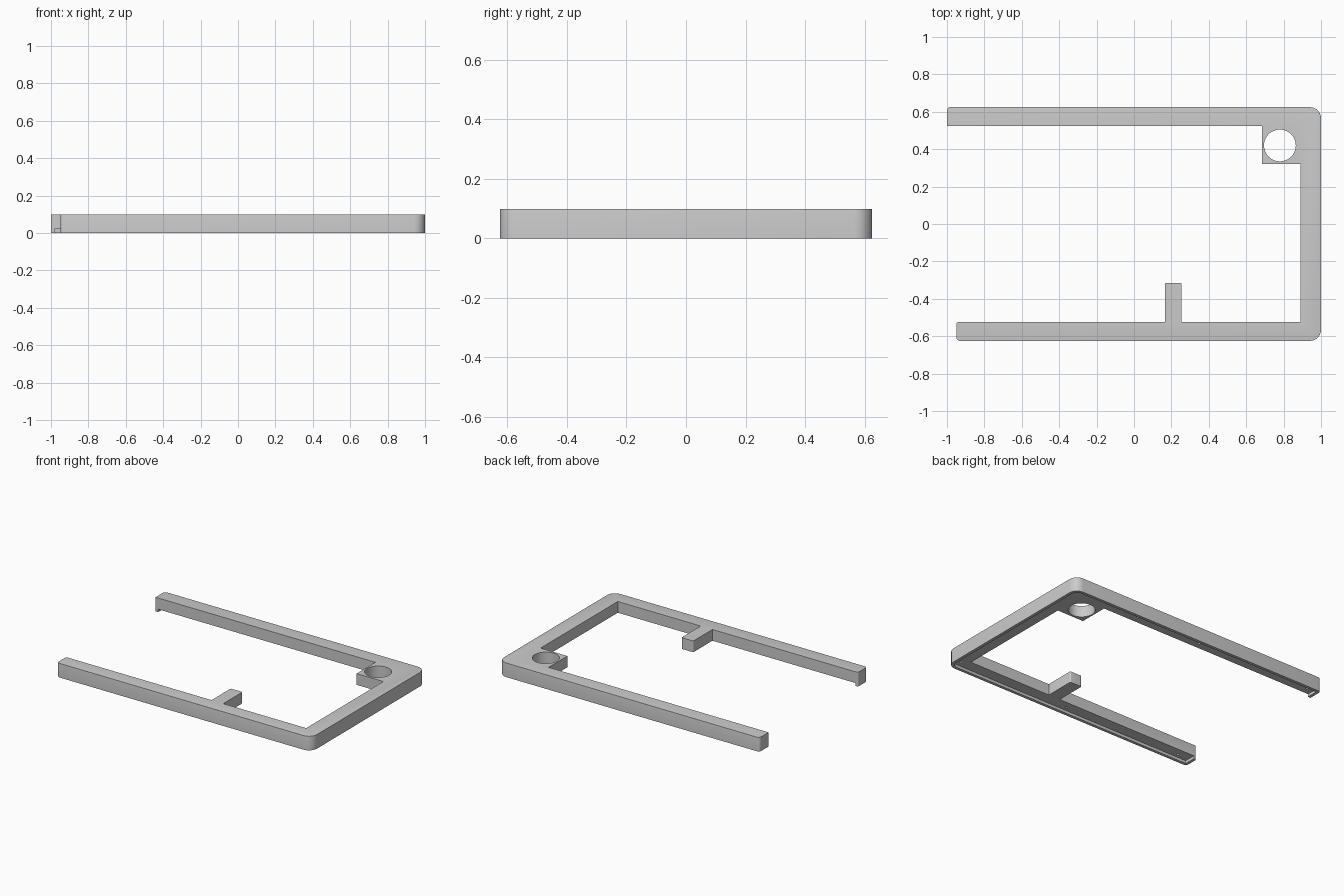
import bpy, bmesh, math
from mathutils import Vector

if "Cube" in bpy.data.objects:
    bpy.data.objects.remove(bpy.data.objects["Cube"])

TOP, LIP = 0.098, 0.02


def rounded(points, steps=6):
    """Corner list (x, y, radius) to an outline with right-angle corners rounded."""
    out = []
    for i, (x, y, r) in enumerate(points):
        p = Vector((x, y))
        if r == 0:
            out.append(p)
            continue
        a = (Vector(points[i - 1][:2]) - p).normalized()
        b = (Vector(points[(i + 1) % len(points)][:2]) - p).normalized()
        for k in range(steps + 1):
            t = math.pi / 2 * k / steps
            out.append(p + a * r * (1 - math.sin(t)) + b * r * (1 - math.cos(t)))
    return out


def prism(name, outline, z0, z1, bevel=None, width=0.025):
    bm = bmesh.new()
    face = bm.faces.new([bm.verts.new((p.x, p.y, z0)) for p in outline])
    ext = bmesh.ops.extrude_face_region(bm, geom=[face])["geom"]
    bmesh.ops.translate(bm, vec=(0, 0, z1 - z0),
                        verts=[v for v in ext if isinstance(v, bmesh.types.BMVert)])
    bmesh.ops.recalc_face_normals(bm, faces=bm.faces)
    if bevel:
        edges = [e for e in bm.edges if all(v.co.z > z1 - 1e-4 for v in e.verts)
                 and bevel((e.verts[0].co + e.verts[1].co) / 2)]
        bmesh.ops.bevel(bm, geom=edges, offset=width, segments=4, profile=0.5,
                        affect='EDGES', clamp_overlap=True)
    mesh = bpy.data.meshes.new(name)
    bm.to_mesh(mesh)
    bm.free()
    ob = bpy.data.objects.new(name, mesh)
    bpy.context.collection.objects.link(ob)
    return ob


def circle(x, y, r, n):
    return [Vector((x + r * math.cos(2 * math.pi * i / n),
                    y + r * math.sin(2 * math.pi * i / n))) for i in range(n)]


# Three-sided frame with a corner block and a short tab
outline = rounded([
    (-1, 0.625, 0.02), (1, 0.625, 0.06), (1, -0.625, 0.06), (-0.95, -0.625, 0.02),
    (-0.95, -0.525, 0.01), (0.165, -0.525, 0), (0.165, -0.315, 0.008),
    (0.255, -0.315, 0.008), (0.255, -0.525, 0), (0.89, -0.525, 0),
    (0.89, 0.32, 0), (0.685, 0.32, 0), (0.685, 0.525, 0), (-1, 0.525, 0)])
frame = prism("frame", outline, 0, TOP,
              lambda m: m.x > 0.92 or abs(m.y) > 0.56)

# Underside recess leaves a thin lip along the outer edge and the arm ends
cutters = [prism("recess_cutter", rounded([
    (-0.98, 0.605, 0), (0.98, 0.605, 0.04), (0.98, -0.605, 0.04),
    (-0.93, -0.605, 0), (-0.93, 0, 0), (-0.98, 0, 0)]), -0.05, LIP)]

# Round through hole in the corner block
cutters.append(prism("hole_cutter", circle(0.78, 0.42, 0.085, 48), -0.1, 0.2))

# Small blind fixing holes underneath
for x, y in [(0.94, -0.565), (0.07, -0.575), (-0.84, -0.575),
             (0.45, 0.575), (-0.05, 0.575), (-0.93, 0.575)]:
    cutters.append(prism("fixing_hole_cutter", circle(x, y, 0.008, 12), 0, 0.05))

for c in cutters:
    mod = frame.modifiers.new(c.name, 'BOOLEAN')
    mod.object, mod.operation, mod.solver = c, 'DIFFERENCE', 'EXACT'

bpy.context.view_layer.update()
depsgraph = bpy.context.evaluated_depsgraph_get()
mesh = bpy.data.meshes.new_from_object(frame.evaluated_get(depsgraph))
frame.modifiers.clear()
frame.data = mesh
for c in cutters:
    bpy.data.objects.remove(c)

grey = bpy.data.materials.new("light grey")
grey.diffuse_color = (0.6, 0.6, 0.6, 1)
grey.use_nodes = True
grey.node_tree.nodes["Principled BSDF"].inputs["Base Color"].default_value = grey.diffuse_color
mesh.materials.clear()
mesh.materials.append(grey)
for p in mesh.polygons:
    p.material_index = 0

bpy.context.view_layer.objects.active = frame
frame.select_set(True)
bpy.ops.object.shade_smooth_by_angle(angle=math.radians(35))
